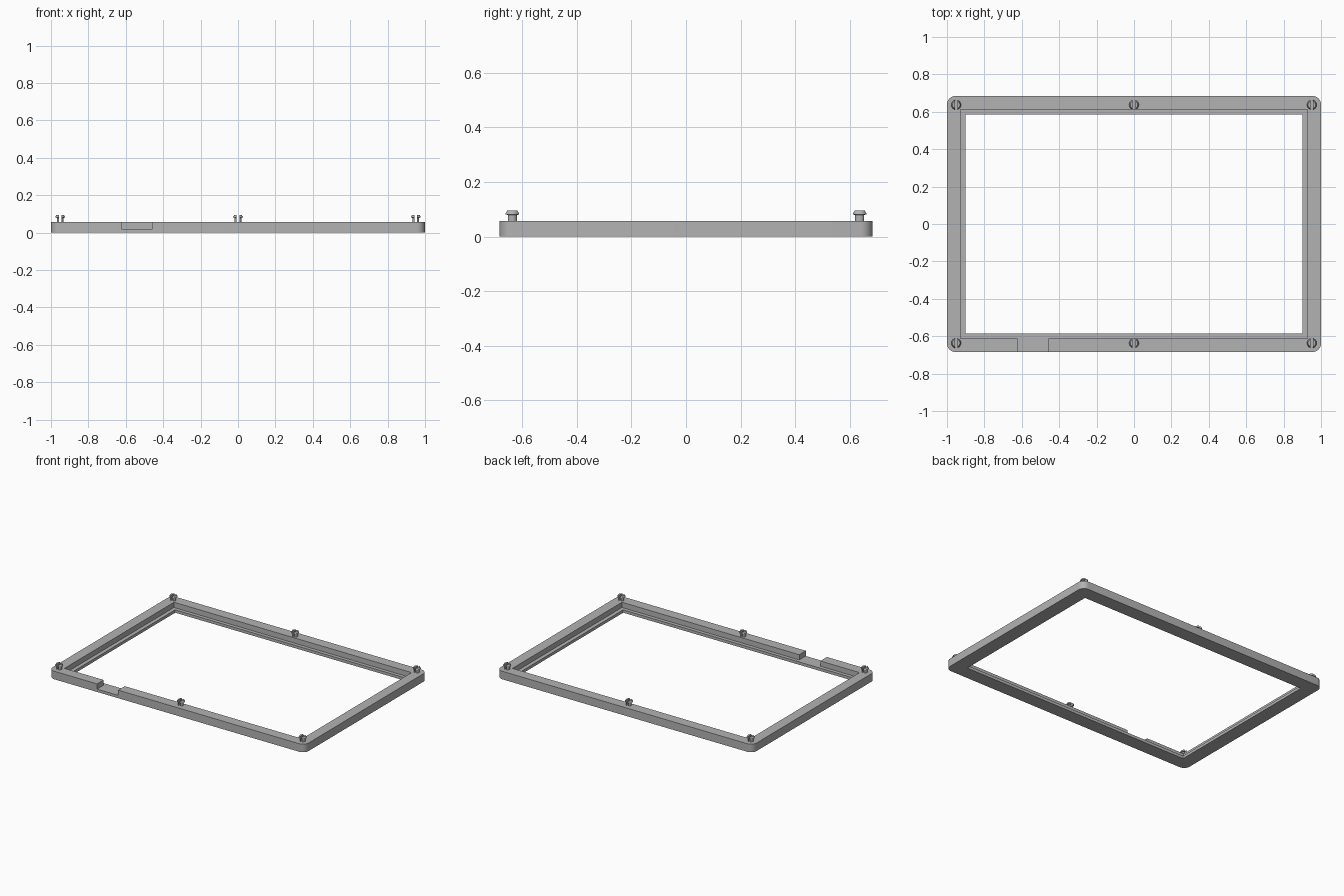
import bpy, bmesh, math
from mathutils import Vector

cube = bpy.data.objects.get("Cube")
if cube:
    bpy.data.objects.remove(cube, do_unlink=True)

HALF_X, HALF_Y, HEIGHT, LEDGE = 1.0, 0.684, 0.057, 0.02

grey = bpy.data.materials.new("plain grey")
grey.use_nodes = True
grey.diffuse_color = (0.45, 0.45, 0.45, 1)
grey.node_tree.nodes["Principled BSDF"].inputs["Base Color"].default_value = grey.diffuse_color


def add_object(name, bm):
    bmesh.ops.recalc_face_normals(bm, faces=bm.faces)
    mesh = bpy.data.meshes.new(name)
    bm.to_mesh(mesh)
    bm.free()
    mesh.materials.append(grey)
    obj = bpy.data.objects.new(name, mesh)
    bpy.context.collection.objects.link(obj)
    return obj


def box(name, low, high):
    bm = bmesh.new()
    bmesh.ops.create_cube(bm, size=1)
    low, high = Vector(low), Vector(high)
    for v in bm.verts:
        v.co = (low + high) / 2 + v.co * (high - low)
    return add_object(name, bm)


def smooth(obj):
    bpy.ops.object.select_all(action='DESELECT')
    obj.select_set(True)
    bpy.context.view_layer.objects.active = obj
    bpy.ops.object.shade_smooth_by_angle(angle=math.radians(30))


# Frame slab with rounded vertical corners
frame = box("frame", (-HALF_X, -HALF_Y, 0), (HALF_X, HALF_Y, HEIGHT))
bm = bmesh.new()
bm.from_mesh(frame.data)
corners = [e for e in bm.edges if abs(e.verts[0].co.z - e.verts[1].co.z) > HEIGHT / 2]
bmesh.ops.bevel(bm, geom=corners, offset=0.045, segments=8, profile=0.5, affect='EDGES')
bm.to_mesh(frame.data)
bm.free()

# Opening, stepped recess and cable notch cut from the slab
cutters = [
    box("opening_cutter", (-0.901, -0.586, -0.1), (0.901, 0.586, 0.2)),
    box("recess_cutter", (-0.928, -0.611, LEDGE), (0.928, 0.611, 0.21)),
    box("notch_cutter", (-0.622, -0.8, LEDGE), (-0.457, -0.6, 0.22)),
]
for cutter in cutters:
    cut = frame.modifiers.new(cutter.name, 'BOOLEAN')
    cut.operation, cut.solver, cut.object = 'DIFFERENCE', 'EXACT', cutter
    bpy.ops.object.select_all(action='DESELECT')
    frame.select_set(True)
    bpy.context.view_layer.objects.active = frame
    bpy.ops.object.modifier_apply(modifier=cut.name)
    bpy.data.objects.remove(cutter, do_unlink=True)
smooth(frame)


# Snap peg: turned profile split into two prongs by a slot
def add_prong(bm, side):
    half = bmesh.new()
    profile = [(0, 0.05), (0.018, 0.05), (0.018, 0.079), (0.026, 0.081), (0.026, 0.084), (0.02, 0.095), (0, 0.095)]
    verts = [half.verts.new((r, 0, z)) for r, z in profile]
    edges = [half.edges.new(pair) for pair in zip(verts, verts[1:])]
    bmesh.ops.spin(half, geom=verts + edges, angle=math.tau, steps=24,
                   axis=(0, 0, 1), cent=(0, 0, 0))
    bmesh.ops.remove_doubles(half, verts=half.verts, dist=0.0001)
    cut = bmesh.ops.bisect_plane(half, geom=half.verts[:] + half.edges[:] + half.faces[:],
                                 plane_co=(side * 0.007, 0, 0), plane_no=(side, 0, 0),
                                 clear_inner=True)
    rim = [g for g in cut["geom_cut"] if isinstance(g, bmesh.types.BMEdge)]
    bmesh.ops.contextual_create(half, geom=rim)
    mesh = bpy.data.meshes.new("prong")
    half.to_mesh(mesh)
    half.free()
    bm.from_mesh(mesh)
    bpy.data.meshes.remove(mesh)


bm = bmesh.new()
for side in (-1, 1):
    add_prong(bm, side)
peg = add_object("snap_peg", bm)
smooth(peg)

# Pegs along the front and back bars
spots = [(x, y) for y in (-0.637, 0.637) for x in (-0.951, 0, 0.951)]
for i, (x, y) in enumerate(spots):
    obj = peg if i == 0 else peg.copy()
    if i:
        bpy.context.collection.objects.link(obj)
    obj.name = f"snap_peg_{i + 1}"
    obj.location = (x, y, 0)
